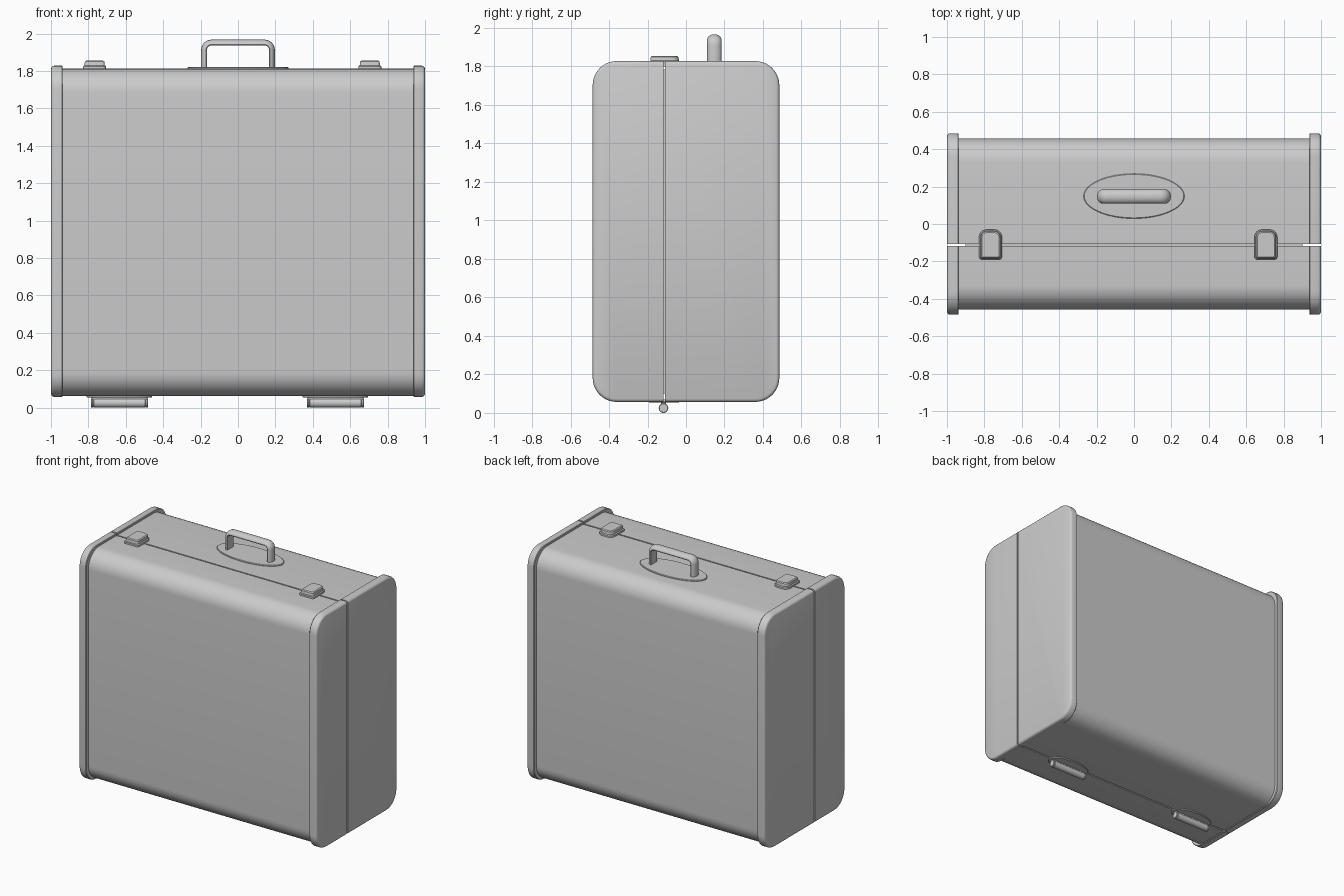
import bpy, bmesh
from math import sin, cos, pi, radians

if "Cube" in bpy.data.objects:
    bpy.data.objects.remove(bpy.data.objects["Cube"])

SEAM, GAP = -0.113, 0.005


def finish(bm, name):
    bmesh.ops.recalc_face_normals(bm, faces=bm.faces)
    me = bpy.data.meshes.new(name)
    bm.to_mesh(me)
    bm.free()
    ob = bpy.data.objects.new(name, me)
    bpy.context.collection.objects.link(ob)
    bpy.context.view_layer.objects.active = ob
    ob.select_set(True)
    bpy.ops.object.shade_smooth_by_angle(angle=radians(32))
    ob.select_set(False)
    return ob


def rounded_rect(u0, u1, v0, v1, radii, n=10):
    """Outline; radii in order (u1,v1), (u0,v1), (u0,v0), (u1,v0)."""
    pts = []
    for k, r in enumerate(radii):
        cu = u1 - r if k in (0, 3) else u0 + r
        cv = v1 - r if k in (0, 1) else v0 + r
        for i in range(n + 1):
            a = pi / 2 * (k + i / n)
            pts.append((cu + r * cos(a), cv + r * sin(a)))
    return pts


def loft(rings, closed_ends=True):
    bm = bmesh.new()
    rows = [[bm.verts.new(p) for p in ring] for ring in rings]
    n = len(rows[0])
    for a, b in zip(rows, rows[1:]):
        for i in range(n):
            bm.faces.new((a[i], a[(i + 1) % n], b[(i + 1) % n], b[i]))
    if closed_ends:
        bm.faces.new(rows[0])
        bm.faces.new(rows[-1])
    return bm


def split_shell(name, sections, hy, z0, z1, r):
    """Rounded box along x, cut in two at the seam. sections = (x, inset)."""
    for part, side in (("lid", -1), ("base", 1)):
        rings = [[(x, y, z) for y, z in rounded_rect(-hy + d, hy - d, z0 + d, z1 - d, [r - d] * 4)]
                 for x, d in sections]
        bm = loft(rings)
        res = bmesh.ops.bisect_plane(bm, geom=bm.verts[:] + bm.edges[:] + bm.faces[:],
                                     plane_co=(0, SEAM + side * GAP, 0), plane_no=(0, side, 0),
                                     clear_inner=True)
        cut = [e for e in res["geom_cut"] if isinstance(e, bmesh.types.BMEdge)]
        bmesh.ops.holes_fill(bm, edges=cut, sides=0)
        finish(bm, f"{name}_{part}")


def slab(name, sections, x0, x1, y0, y1, radii):
    """Rounded slab stacked in z. sections = (z, inset)."""
    rings = [[(x, y, z) for x, y in rounded_rect(x0 + d, x1 - d, y0 + d, y1 - d,
                                                 [max(r - d, 0.003) for r in radii], 6)]
             for z, d in sections]
    return finish(loft(rings), name)


def oval(name, cx, cy, rx, ry, sections):
    rings = [[(cx + (rx - d) * cos(2 * pi * i / 48), cy + (ry - d) * sin(2 * pi * i / 48), z)
              for i in range(48)] for z, d in sections]
    return finish(loft(rings), name)


# case body: two halves with a narrow seam
split_shell("body", [(-0.96, 0), (0.96, 0)], 0.457, 0.062, 1.812, 0.13)

# inner liner blocking the view through the seam
split = rounded_rect(-0.4, 0.4, 0.1, 1.785, [0.1] * 4)
finish(loft([[(x, y, z) for y, z in split] for x in (-0.9, 0.9)]), "inner_liner")

# raised end caps with softened rims
for side, s in (("left", -1), ("right", 1)):
    prof = [(0.938, 0.004), (0.942, 0), (0.984, 0), (0.992, 0.003), (0.997, 0.008), (1.0, 0.016)]
    split_shell("end_cap_" + side, [(s * x, d) for x, d in prof], 0.485, 0.057, 1.828, 0.125)

# handle: oval plate and D-section grip swept along a rounded arch
oval("handle_plate", 0, 0.149, 0.27, 0.12, [(1.80, 0), (1.817, 0), (1.82, 0.004)])
R, W, TOP = 0.055, 0.197, 1.967
path = [(W, 1.80, 0.0)]
for k, cx in ((0, W - R), (1, -W + R)):
    for i in range(9):
        a = pi / 2 * (k + i / 8)
        path.append((cx + R * cos(a), TOP - R + R * sin(a), a))
path.append((-W, 1.80, pi))
section = [(0.037 * cos(pi * i / 14), -0.026 + 0.026 * sin(pi * i / 14)) for i in range(15)]
section += [(-0.034, -0.031), (0.034, -0.031)]
finish(loft([[(x + n * cos(a), 0.147 + y, z + n * sin(a)) for y, n in section]
             for x, z, a in path]), "handle_grip")

# latches: plate with a stepped, tapered clasp either side of the seam
for side, cx in (("left", -0.767), ("right", 0.705)):
    radii = [0.04, 0.04, 0.015, 0.015]
    slab(f"latch_{side}_plate", [(1.80, 0), (1.824, 0), (1.83, 0.006)],
         cx - 0.061, cx + 0.061, -0.19, -0.03, radii)
    slab(f"latch_{side}_clasp", [(1.825, 0), (1.849, 0.003), (1.855, 0.01)],
         cx - 0.055, cx + 0.055, -0.186, -0.036, [0.036, 0.036, 0.015, 0.015])

# hinges: oval plate and a knuckled barrel under the seam
for side, cx in (("left", -0.634), ("right", 0.521)):
    oval(f"hinge_{side}_plate", cx, SEAM - 0.002, 0.175, 0.08,
         [(0.054, 0.003), (0.057, 0), (0.07, 0)])
    cuts = [-0.153, -0.14, 0.14, 0.153]
    for j, (a, b) in enumerate(zip(cuts, cuts[1:])):
        rings = [[(cx + x, SEAM - 0.004 + r * cos(t * pi / 12), 0.025 + r * sin(t * pi / 12))
                  for t in range(24)]
                 for x, r in ((a, 0.022), (a + 0.003, 0.025), (b - 0.003, 0.025), (b, 0.022))]
        finish(loft(rings), f"hinge_{side}_knuckle_{j + 1}")
    slab(f"hinge_{side}_web", [(0.03, 0), (0.065, 0)], cx - 0.15, cx + 0.15,
         SEAM - 0.016, SEAM + 0.008, [0.004] * 4)
